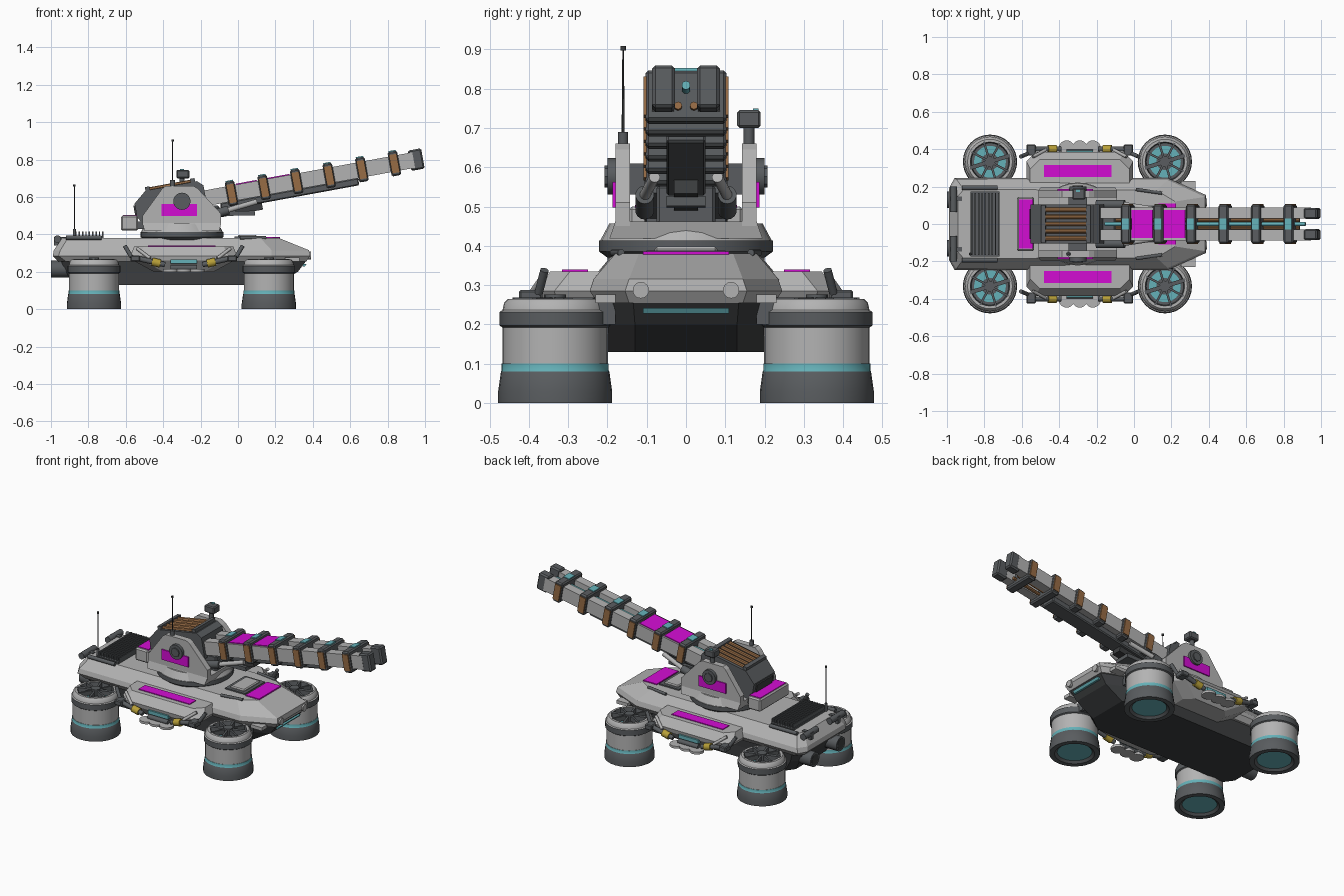
import bpy, bmesh, math
from mathutils import Matrix, Vector

cube = bpy.data.objects.get("Cube")
if cube:
    bpy.data.objects.remove(cube)


def material(name, *rgb):
    m = bpy.data.materials.new(name)
    m.use_nodes = True
    m.diffuse_color = (*rgb, 1)
    m.node_tree.nodes["Principled BSDF"].inputs["Base Color"].default_value = (*rgb, 1)
    return m


LIGHT = material("light_grey", .45, .45, .45)
DARK = material("dark_grey", .1, .108, .115)
BLACK = material("charcoal", .045, .048, .05)
TEAL = material("teal_glow", .13, .44, .48)
PINK = material("magenta_panel", .65, .004, .65)
BROWN = material("copper_brown", .31, .15, .06)
YELLOW = material("yellow", .48, .35, .04)

# Elevated gun frame: x runs along the barrel
GUN = Matrix.Translation((-.3, 0, .57)) @ Matrix.Rotation(math.radians(-10.4), 4, 'Y')
WORLD = Matrix.Identity(4)


def finish(name, bm, mats, frame=WORLD, smooth=False):
    bmesh.ops.remove_doubles(bm, verts=bm.verts, dist=1e-5)
    bmesh.ops.recalc_face_normals(bm, faces=bm.faces)
    bm.transform(frame)
    me = bpy.data.meshes.new(name)
    bm.to_mesh(me)
    bm.free()
    for m in mats:
        me.materials.append(m)
    if smooth:
        me.shade_smooth()
        me.set_sharp_from_angle(angle=.6)
    ob = bpy.data.objects.new(name, me)
    bpy.context.collection.objects.link(ob)
    return ob


def box(name, x, y, z, mat, frame=WORLD, bevel=0):
    """Box from (min, max) ranges."""
    bm = bmesh.new()
    bmesh.ops.create_cube(bm, size=1)
    for v in bm.verts:
        v.co = [(r[0] + r[1]) / 2 + c * (r[1] - r[0]) for r, c in zip((x, y, z), v.co)]
    if bevel:
        bmesh.ops.bevel(bm, geom=bm.edges[:], offset=bevel, segments=1, affect='EDGES')
    return finish(name, bm, [mat], frame)


def rod(name, a, b, r, mat, r2=None, n=14, frame=WORLD):
    a, b = Vector(a), Vector(b)
    bm = bmesh.new()
    turn = (b - a).to_track_quat('Z', 'Y').to_matrix().to_4x4()
    bmesh.ops.create_cone(bm, cap_ends=True, segments=n, radius1=r, radius2=r if r2 is None else r2,
                          depth=(b - a).length, matrix=Matrix.Translation((a + b) / 2) @ turn)
    return finish(name, bm, [mat], frame, True)


def loft(name, rings, mat, frame=WORLD):
    """Skin between point rings and cap both ends."""
    bm = bmesh.new()
    vs = [[bm.verts.new(p) for p in ring] for ring in rings]
    n = len(vs[0])
    for lo, hi in zip(vs, vs[1:]):
        for i in range(n):
            j = (i + 1) % n
            bm.faces.new((lo[i], lo[j], hi[j], hi[i]))
    bm.faces.new(vs[0])
    bm.faces.new(vs[-1])
    return finish(name, bm, [mat], frame)


def prism(name, side, y0, y1, mat, frame=WORLD):
    return loft(name, [[(x, y, z) for x, z in side] for y in (y0, y1)], mat, frame)


def lathe(name, centre, profile, mats, n=32):
    """Spin (radius, z, material of the next band) about a vertical axis."""
    bm = bmesh.new()
    rings = [[bm.verts.new((r * math.cos(math.tau * i / n), r * math.sin(math.tau * i / n), z))
              for i in range(n)] for r, z, _ in profile]
    for k in range(len(rings) - 1):
        for i in range(n):
            j = (i + 1) % n
            f = bm.faces.new((rings[k][i], rings[k][j], rings[k + 1][j], rings[k + 1][i]))
            f.material_index = profile[k][2]
    return finish(name, bm, mats, Matrix.Translation(centre), True)


def mirrored(half, z):
    return [(x, y, z) for x, y in half] + [(x, -y, z) for x, y in reversed(half)]


# Hull
loft("lower_hull", [
    mirrored([(-.88, .15), (-.84, .205), (.1, .205), (.2, .13)], .13),
    mirrored([(-.92, .17), (-.88, .205), (.16, .205), (.32, .13)], .2),
    mirrored([(-.95, .17), (-.9, .215), (.2, .205), (.37, .135)], .265)], BLACK)
loft("upper_hull", [
    mirrored([(-.96, .18), (-.92, .225), (.18, .225), (.365, .145)], .255),
    mirrored([(-.99, .19), (-.96, .245), (.18, .245), (.385, .155)], .285),
    mirrored([(-.985, .185), (-.95, .24), (.18, .235), (.38, .145)], .315),
    mirrored([(-.94, .15), (-.91, .185), (.12, .18), (.22, .12)], .38)], LIGHT)
prism("nose_light", [(.345, .228), (.357, .228), (.366, .242), (.35, .242)], -.11, .11, TEAL)
box("nose_panel", (.13, .225), (-.11, .11), (.377, .386), PINK)
box("hatch_base", (-.02, .12), (-.1, .1), (.375, .388), DARK)
box("hatch_lid", (0, .1), (-.08, .08), (.38, .398), LIGHT, bevel=.006)

# Radiator and rear deck fittings
box("radiator", (-.875, -.72), (-.175, .175), (.375, .392), DARK)
for i in range(9):
    x = -.87 + i * .018
    box("radiator_fin", (x, x + .007), (-.165, .165), (.39, .415), DARK)
rod("rear_antenna", (-.875, -.16, .37), (-.875, -.16, .66), .003, BLACK, n=6)
rod("rear_antenna_base", (-.875, -.16, .37), (-.875, -.16, .43), .008, DARK)
rod("rear_antenna_tip", (-.875, -.16, .655), (-.875, -.16, .667), .006, BLACK)

for s in (-1, 1):
    rod("headlight", (.365, s * .115, .287), (.391, s * .115, .287), .021, LIGHT)
    rod("rear_roller", (-.965, s * .065, .375), (-.965, s * .2, .375), .02, DARK)
    box("roller_bracket", (-.985, -.92), (s * .135 - .012, s * .135 + .012), (.34, .385), DARK)
    rod("deck_rail", (-.92, s * .193, .383), (-.73, s * .193, .383), .012, DARK)
    rod("tool_bar", (.01, s * .185, .382), (.15, s * .165, .382), .009, DARK)
    rod("exhaust", (-.9, s * .13, .215), (-1, s * .13, .215), .045, DARK)
    rod("exhaust_bore", (-.99, s * .13, .215), (-1.001, s * .13, .215), .034, BLACK)
    box("tow_mount", (.25, .33), (s * .205 - .025, s * .205 + .025), (.255, .276), LIGHT)

    # Side sponson
    def ring(hx, out, z):
        pts = [(-hx, .18), (-hx, out - .05), (-hx + .05, out), (hx - .05, out), (hx, out - .05), (hx, .18)]
        return [(x - .29, s * y, z) for x, y in pts]
    loft("sponson", [ring(.16, .33, .2), ring(.27, .38, .26), ring(.285, .385, .285),
                     ring(.265, .345, .335)], LIGHT)
    box("sponson_panel", (-.48, -.12), sorted((s * .25, s * .315)), (.331, .34), PINK)
    box("sponson_light", (-.36, -.22), sorted((s * .37, s * .392)), (.243, .266), TEAL)
    for i in (-1, 0, 1):
        x = -.29 + i * .07
        rod("sensor_disc", (x, s * .405, .2), (x, s * .405, .215), .042, LIGHT, n=20)
    rod("disc_stem", (-.36, s * .385, .222), (-.22, s * .385, .222), .015, DARK)
    for e in (-1, 1):
        X = lambda d: -.29 + e * d
        box("thruster_block", sorted((X(.235), X(.285))), sorted((s * .365, s * .425)), (.255, .288), DARK, bevel=.005)
        rod("thruster_arm", (X(.24), s * .4, .27), (X(.1), s * .4, .238), .014, DARK)
        rod("thruster_collar", (X(.17), s * .4, .254), (X(.125), s * .4, .244), .022, YELLOW)
        rod("side_strut", (X(.28), s * .375, .28), (X(.315), s * .36, .338), .011, DARK)
        rod("side_rail", (X(.25), s * .36, .325), (X(.18), s * .397, .272), .009, LIGHT)

    # Hover pods
    for x in (-.77, .165):
        y = s * .333
        lathe("hover_pod", (x, y, 0), [
            (0, .012, 2), (.1, .012, 1), (.115, 0, 1), (.145, 0, 1), (.145, .03, 1), (.138, .08, 2),
            (.136, .083, 2), (.136, .1, 0), (.134, .1, 0), (.134, .192, 1), (.141, .197, 1),
            (.141, .232, 0), (.134, .236, 0), (.13, .255, 0), (.12, .265, 0), (.105, .265, 1),
            (.1, .235, 1), (.085, .235, 2), (.045, .235, 1), (0, .235, 1)], [LIGHT, DARK, TEAL])
        rod("fan_hub", (x, y, .235), (x, y, .276), .028, DARK)
        for k in range(8):
            a = math.tau * k / 8 + .3
            turn = Matrix.Translation((x, y, 0)) @ Matrix.Rotation(a, 4, 'Z')
            w = .011 if k % 4 == 0 else .006
            box("fan_spoke", (.01, .112), (-w, w), (.24, .268), DARK, turn)
        box("pod_arm", (x - .07, x + .07), sorted((s * .18, s * .225)), (.2, .255), DARK)

    # Turret cheeks
    prism("turret_cheek", [(-.51, .45), (-.51, .5), (-.405, .645), (-.385, .66), (-.24, .66),
                           (-.215, .645), (-.09, .51), (-.09, .45)], s * .142, s * .18, LIGHT)
    box("cheek_panel", (-.41, -.22), sorted((s * .178, s * .187)), (.497, .562), PINK)
    rod("pivot_cap", (-.3, s * .17, .577), (-.3, s * .2, .577), .046, DARK, n=20)
    rod("pivot_bolt", (-.3, s * .2, .577), (-.3, s * .207, .577), .028, DARK, n=8)
    rod("elevation_piston", (-.2, s * .105, .49), (-.05, s * .105, .53), .024, DARK)
    rod("piston_shaft", (-.06, s * .105, .528), (.1, s * .08, .575), .014, LIGHT)

# Turret base and bustle
lathe("turret_base", (-.3, 0, 0), [(0, .37, 0), (.2, .37, 0), (.222, .386, 0), (.222, .414, 1),
                                   (.218, .414, 1), (.195, .457, 1), (0, .457, 1)], [DARK, LIGHT])
loft("turret_floor", [[(-.3 + i * h, j * w, z) for i, j in ((-1, -1), (1, -1), (1, 1), (-1, 1))]
                      for h, w, z in ((.2, .195, .418), (.21, .18, .462))], LIGHT)
box("turret_core", (-.42, -.1), (-.075, .075), (.45, .555), DARK, bevel=.008)
box("trunnion", (-.35, -.25), (-.15, .15), (.53, .61), DARK)
box("elevation_cradle", (-.12, .1), (-.05, .05), (.5, .525), DARK, Matrix.Rotation(-.02, 4, 'Y'))
box("bustle_box", (-.625, -.535), (-.145, .145), (.42, .5), LIGHT, bevel=.008)
box("bustle_panel", (-.615, -.54), (-.13, .13), (.496, .504), PINK)
box("bustle_bracket", (-.56, -.42), (-.1, .1), (.43, .47), DARK)

# Turret antenna and sight
rod("turret_antenna_base", (-.35, -.16, .65), (-.35, -.16, .69), .013, DARK)
rod("turret_antenna", (-.35, -.16, .68), (-.35, -.16, .9), .004, BLACK, .002, n=6)
rod("turret_antenna_tip", (-.35, -.16, .897), (-.35, -.16, .908), .007, BLACK)
rod("sight_post", (-.3, .16, .64), (-.3, .16, .71), .014, DARK)
box("sight_head", (-.33, -.26), (.13, .19), (.7, .745), DARK, bevel=.006)
box("sight_lamp", (-.31, -.29), (.17, .185), (.744, .75), TEAL)

# Breech
prism("breech", [(-.23, -.07), (-.25, -.03), (-.25, .04), (-.18, .098), (.1, .098), (.13, .07),
                 (.13, -.06)], -.105, .105, DARK, GUN)
for i in range(5):
    y = (i - 2) * .038
    rod("cooling_bar", (-.17, y, .1), (.07, y, .1), .012, BROWN, n=8, frame=GUN)
for x in (-.18, .065):
    box("breech_strap", (x, x + .025), (-.1, .1), (.08, .117), DARK, GUN)
box("breech_rear_vent", (-.258, -.24), (-.08, .08), (-.025, .03), BLACK, GUN)

# Twin rail barrel
for s in (-1, 1):
    box("barrel_rail", (.1, 1.26), sorted((s * .03, s * .087)), (-.042, .042), LIGHT, GUN)
    box("muzzle_block", (1.237, 1.31), sorted((s * .028, s * .086)), (-.055, .055), DARK, GUN, .008)
    rod("rail_conduit", (.2, s * .02, -.03), (1.2, s * .02, -.03), .01, BROWN, n=8, frame=GUN)
rod("barrel_core", (.15, 0, .015), (1.24, 0, .015), .011, TEAL, frame=GUN)
box("under_beam", (.2, .95), (-.05, .05), (-.08, -.04), DARK, GUN, .006)
box("recoil_box", (.12, .42), (-.03, .03), (-.115, -.07), BLACK, GUN)
for x0, x1 in ((.3, .415), (.472, .592)):
    box("barrel_panel", (x0, x1), (-.075, .075), (.04, .047), PINK, GUN)

# Barrel clamps with copper cheeks
for i in range(6):
    u = .27 + i * .177
    box("clamp", (u - .026, u + .026), (-.103, .103), (-.066, .066), DARK, GUN, .008)
    box("clamp_light", (u - .02, u + .02), (-.03, .03), (.064, .071), TEAL, GUN)
    for s in (-1, 1):
        box("clamp_cheek", (u - .021, u + .021), sorted((s * .1, s * .108)), (-.05, .05), BROWN, GUN)
